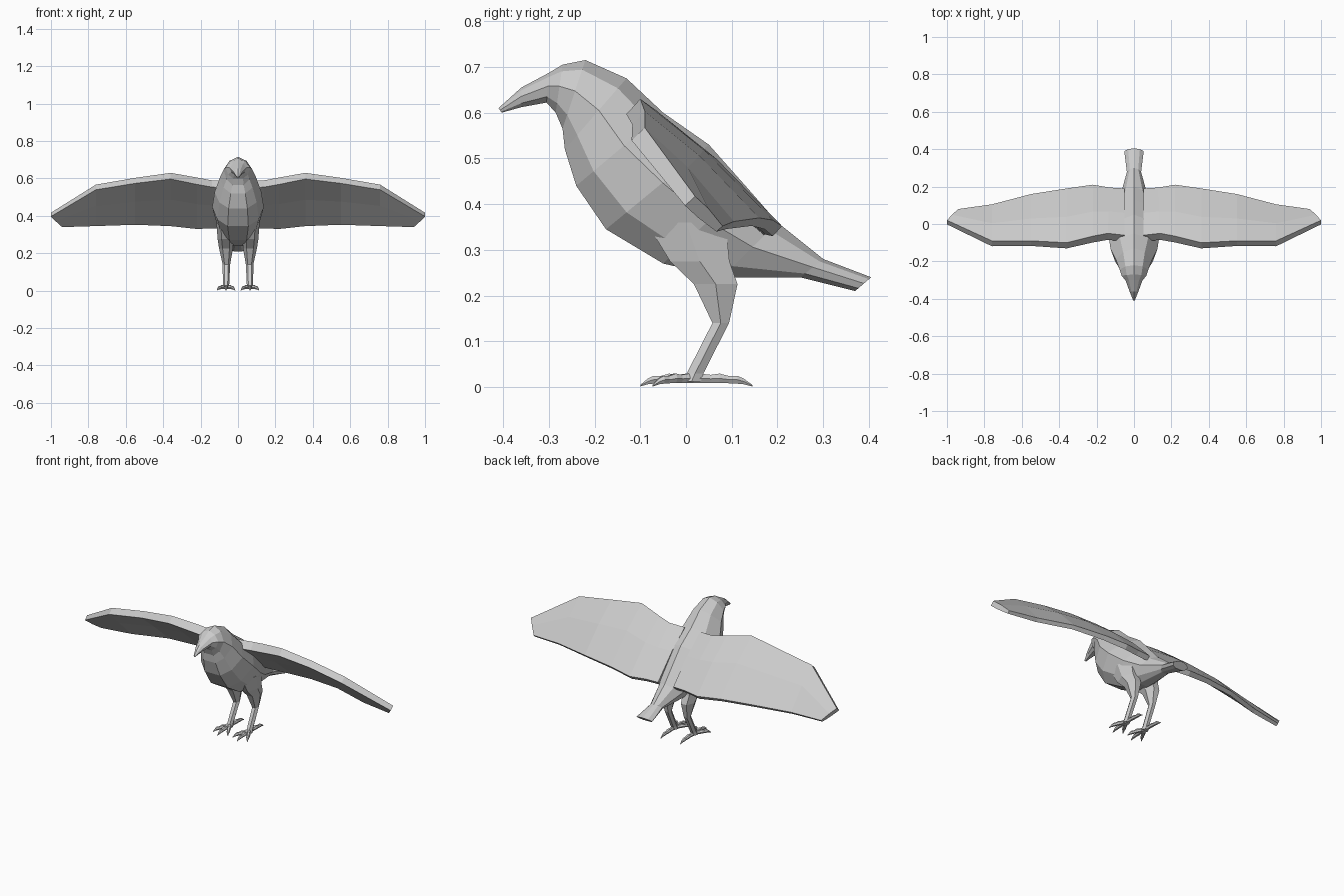
import bpy, bmesh, math
from mathutils import Vector

if "Cube" in bpy.data.objects:
    bpy.data.objects.remove(bpy.data.objects["Cube"])


def loft(name, stacks, mirror=False):
    """Skin one or more stacks of equal-sized rings into a flat-shaded object."""
    bm = bmesh.new()
    for rings in stacks:
        vs = [[bm.verts.new(p) for p in ring] for ring in rings]
        n = len(vs[0])
        for a, b in zip(vs, vs[1:]):
            for i in range(n):
                j = (i + 1) % n
                bm.faces.new((a[i], a[j], b[j], b[i]))
        bm.faces.new(vs[0])
        bm.faces.new(vs[-1])
    bmesh.ops.recalc_face_normals(bm, faces=bm.faces)
    me = bpy.data.meshes.new(name)
    bm.to_mesh(me)
    bm.free()
    ob = bpy.data.objects.new(name, me)
    bpy.context.collection.objects.link(ob)
    if mirror:
        ob.modifiers.new("mirror", 'MIRROR')
    return ob


# Body, head, beak and tail: back point (y, z), belly point (y, z), half width
half = [(1, 0), (.72, .6), (.1, 1), (-.6, .8), (-1, .4)]
section = half + [(a, -w) for a, w in reversed(half[1:])]


def body_ring(ty, tz, by, bz, w):
    t, b = Vector((0, ty, tz)), Vector((0, by, bz))
    c, h = (t + b) / 2, (t - b) / 2
    return [c + h * a + Vector((w * s, 0, 0)) for a, s in section]


beak = [(-.41, .61, -.403, .60, .005), (-.36, .655, -.36, .612, .024),
        (-.30, .687, -.305, .622, .045)]
torso = [(-.30, .687, -.305, .622, .045), (-.27, .705, -.285, .60, .066),
         (-.22, .715, -.27, .565, .077), (-.13, .675, -.265, .52, .097),
         (-.05, .60, -.24, .44, .125), (.05, .53, -.175, .345, .138),
         (.13, .44, -.05, .27, .115), (.20, .36, .08, .24, .075)]
tail = [(.20, .36, .08, .24, .075), (.30, .28, .25, .24, .038),
        (.405, .24, .37, .21, .052)]
for name, rows in (("beak", beak), ("body_and_head", torso), ("tail", tail)):
    loft(name, [[body_ring(*r) for r in rows]])

# Wings: front edge x, y, z, rear edge x, y, z, thickness
stations = [(.05, -.06, .585, .05, .19, .355, .05),
            (.14, -.05, .59, .13, .195, .355, .05),
            (.22, -.065, .605, .22, .21, .352, .05),
            (.36, -.10, .63, .36, .19, .365, .045),
            (.55, -.09, .603, .55, .16, .37, .04),
            (.76, -.09, .567, .76, .105, .362, .04),
            (1.0, .02, .417, .94, .08, .352, .03)]


def wing_ring(fx, fy, fz, rx, ry, rz, t):
    f, r = Vector((fx, fy, fz)), Vector((rx, ry, rz))
    d = r - f
    n = Vector((0, -d.z, d.y)).normalized()
    m = f + d * .45 + n * d.length * .03
    return [f, m, r, r - n * t * .6, m - n * t, f - n * t]


loft("wing", [[wing_ring(*s) for s in stations]], True)


# Legs: hexagonal rings (x, y, z, x radius, y radius)
def leg_ring(x, y, z, rx, ry):
    return [(x + rx * math.cos(k * math.pi / 3), y + ry * math.sin(k * math.pi / 3), z)
            for k in range(6)]


loft("thigh", [[leg_ring(*r) for r in (
    (.07, .0, .36, .045, .10), (.066, .03, .275, .043, .075),
    (.064, .065, .225, .037, .055), (.062, .076, .14, .02, .021))]], True)
loft("shank", [[leg_ring(*r) for r in (
    (.062, .076, .14, .02, .021), (.064, .02, .03, .017, .021),
    (.064, .012, .012, .02, .024))]], True)

# Feet: knuckled toes ending in claws, three forward and one back
knuckles = [(0, .020, .013, .013), (.3, .018, .010, .010), (.45, .019, .012, .012),
            (.62, .016, .009, .009), (.75, .016, .010, .010), (.86, .012, .006, .007),
            (1, .003, .002, .002)]


def toe(angle, length):
    d = Vector((math.sin(angle), -math.cos(angle), 0))
    s = Vector((d.y, -d.x, 0))
    o = Vector((.064, .015, 0))
    return [[o + d * (t * length) + s * (w * math.cos(k * math.pi / 3))
             + Vector((0, 0, z + h * math.sin(k * math.pi / 3))) for k in range(6)]
            for t, z, w, h in knuckles]


loft("foot", [toe(0, .115), toe(.5, .10), toe(-.5, .10), toe(math.pi, .13)], True)
